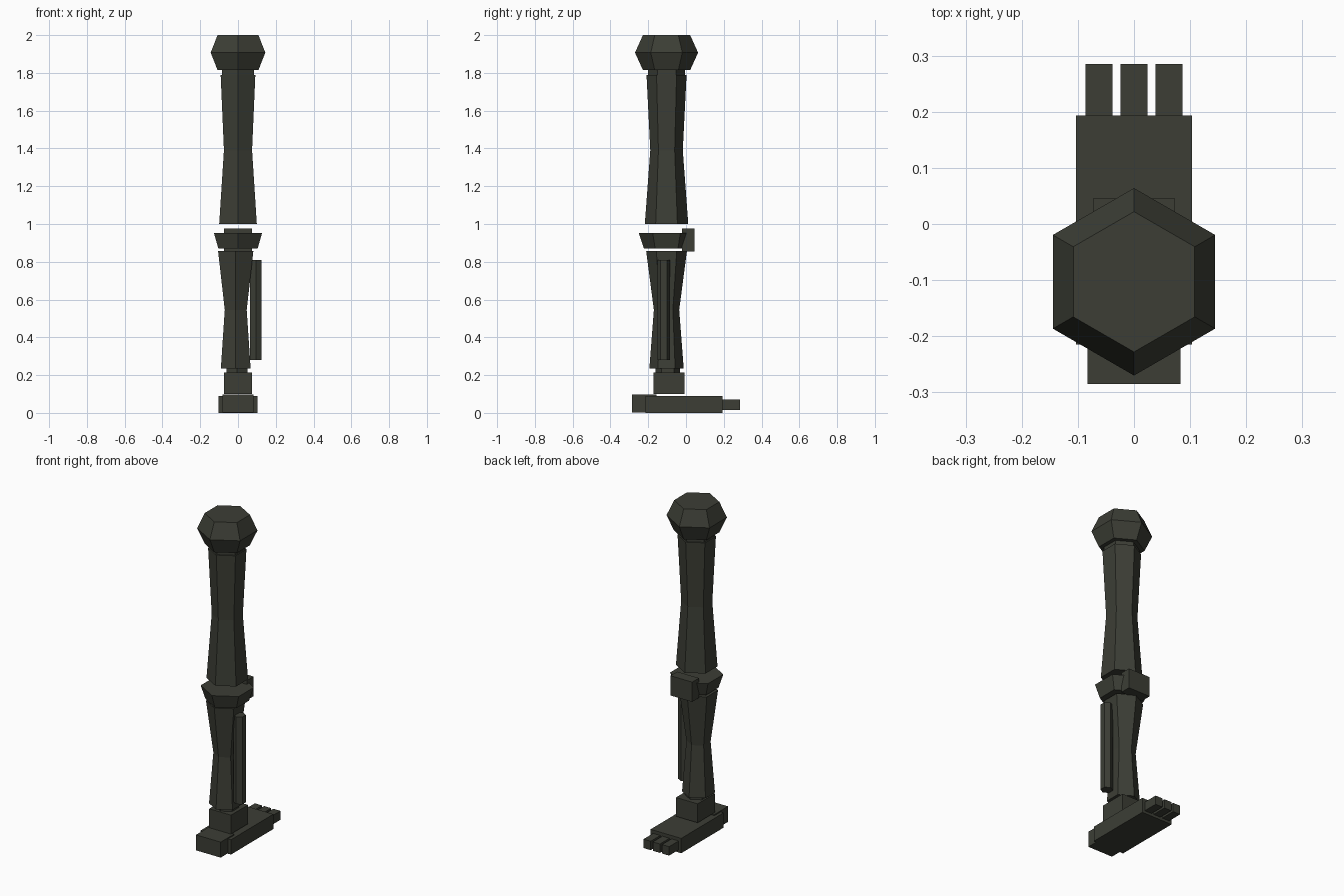
import bpy, bmesh, math

if "Cube" in bpy.data.objects:
    bpy.data.objects.remove(bpy.data.objects["Cube"])

bone = bpy.data.materials.new("dark_olive")
bone.diffuse_color = (0.045, 0.048, 0.036, 1)
bone.use_nodes = True
bone.node_tree.nodes["Principled BSDF"].inputs["Base Color"].default_value = bone.diffuse_color


def finish(name, bm):
    bmesh.ops.recalc_face_normals(bm, faces=bm.faces)
    me = bpy.data.meshes.new(name)
    bm.to_mesh(me)
    bm.free()
    me.materials.append(bone)
    ob = bpy.data.objects.new(name, me)
    bpy.context.collection.objects.link(ob)


def hex_loft(name, x, y, profile):
    """Six-sided column with a corner facing front; profile = (radius, z)."""
    bm = bmesh.new()
    rings = []
    for r, z in profile:
        angles = [math.radians(30 + 60 * i) for i in range(6)]
        rings.append([bm.verts.new((x + r * math.cos(a), y + r * math.sin(a), z))
                      for a in angles])
    for a, b in zip(rings, rings[1:]):
        for i in range(6):
            j = (i + 1) % 6
            bm.faces.new((a[i], a[j], b[j], b[i]))
    bm.faces.new(rings[0])
    bm.faces.new(rings[-1])
    finish(name, bm)


def box(name, xs, ys, zs):
    bm = bmesh.new()
    bmesh.ops.create_cube(bm, size=1)
    for v in bm.verts:
        v.co = [lo + (c + 0.5) * (hi - lo)
                for c, (lo, hi) in zip(v.co, (xs, ys, zs))]
    finish(name, bm)


LEG_Y = -0.103

# Hip ball, neck and thigh
hex_loft("hip_ball", 0, LEG_Y, [(0.125, 1.815), (0.167, 1.907), (0.125, 2.0)])
hex_loft("hip_neck", 0, LEG_Y, [(0.098, 1.78), (0.098, 1.82)])
hex_loft("thigh", 0, LEG_Y, [(0.115, 1.0), (0.086, 1.39), (0.106, 1.79)])

# Knee joint and knee cap
hex_loft("knee_joint", 0, LEG_Y, [(0.12, 0.87), (0.147, 0.952)])
box("knee_cap", (-0.073, 0.073), (-0.02, 0.045), (0.855, 0.975))

# Shin and the thin bone beside it
hex_loft("shin", -0.012, LEG_Y, [(0.091, 0.235), (0.067, 0.545), (0.108, 0.858)])
hex_loft("side_bone", 0.094, -0.118, [(0.034, 0.28), (0.034, 0.81)])

# Ankle
hex_loft("ankle_neck", -0.005, -0.097, [(0.065, 0.21), (0.065, 0.24)])
box("ankle", (-0.073, 0.073), (-0.172, -0.008), (0.1, 0.215))

# Foot, heel and toes
box("foot", (-0.103, 0.103), (-0.215, 0.193), (0.0, 0.09))
box("heel", (-0.083, 0.083), (-0.285, -0.155), (0.003, 0.097))
for i, x in enumerate((-0.062, 0, 0.062)):
    box(f"toe_{i + 1}", (x - 0.024, x + 0.024), (0.185, 0.285), (0.016, 0.07))
